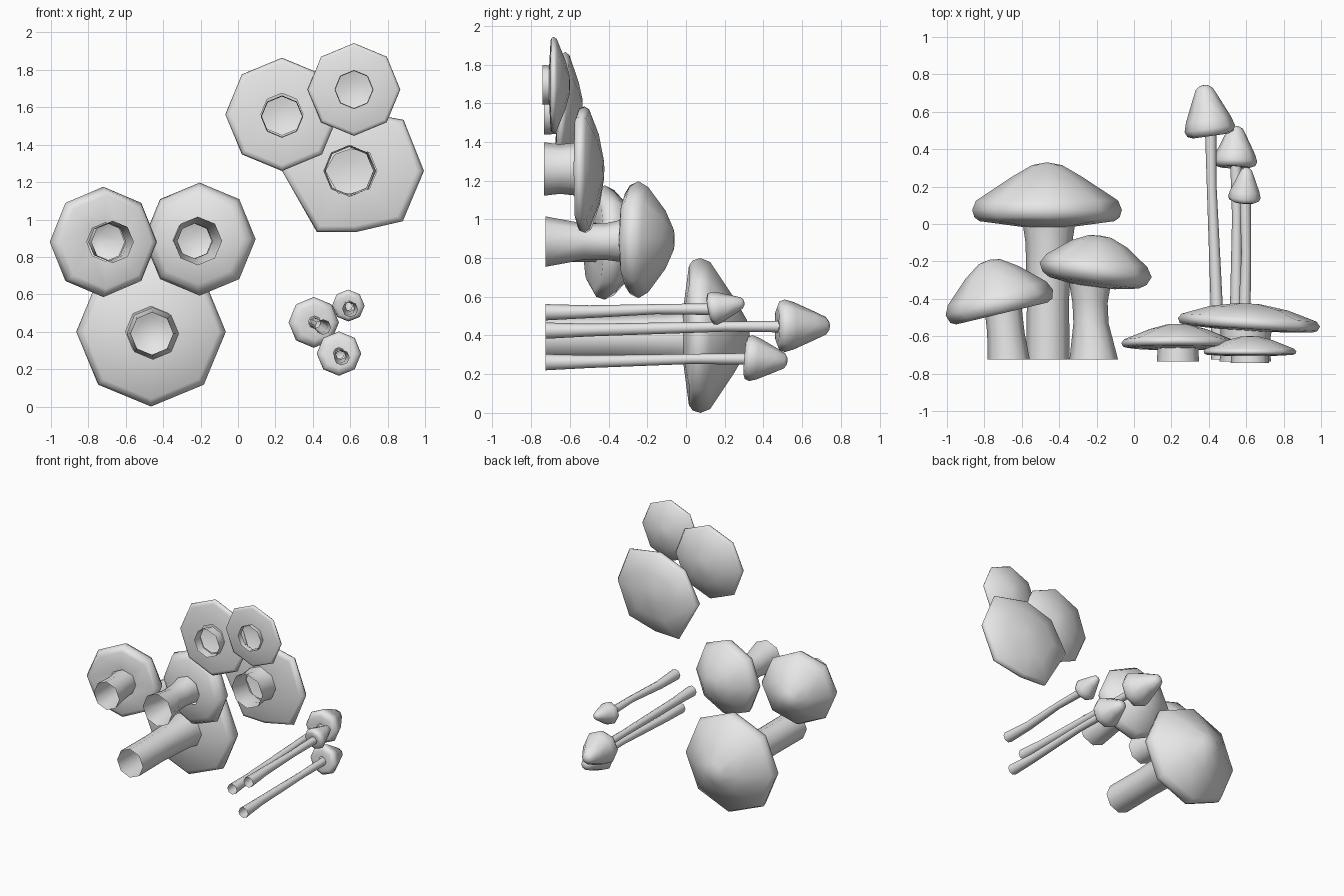
import bpy, math
from mathutils import Vector

if "Cube" in bpy.data.objects:
    bpy.data.objects.remove(bpy.data.objects["Cube"], do_unlink=True)

grey = bpy.data.materials.new("plain_grey")
grey.use_nodes = True
grey.diffuse_color = (0.8, 0.8, 0.8, 1)
grey.node_tree.nodes["Principled BSDF"].inputs["Base Color"].default_value = (0.8, 0.8, 0.8, 1)

SIDES = 8
parts = []


def skin(name, rings, tip=None):
    """Join rings of points into a shell, closed at the tip if one is given."""
    n = len(rings[0])
    verts = [p for ring in rings for p in ring]
    faces = []
    for i in range(len(rings) - 1):
        for j in range(n):
            k = (j + 1) % n
            faces.append((i * n + j, (i + 1) * n + j, (i + 1) * n + k, i * n + k))
    if tip is not None:
        last = (len(rings) - 1) * n
        verts.append(tip)
        for j in range(n):
            faces.append((last + j, len(verts) - 1, last + (j + 1) % n))
    mesh = bpy.data.meshes.new(name)
    mesh.from_pydata(verts, [], faces)
    mesh.materials.append(grey)
    obj = bpy.data.objects.new(name, mesh)
    bpy.context.collection.objects.link(obj)
    parts.append(obj)


def regular():
    return [(math.tau * j / SIDES, 1.0) for j in range(SIDES)]


def cap(name, centre, radius, profile, lean=(0, 0), outline=None):
    """Cap turned around the y axis: profile holds (share of radius, height)."""
    centre = Vector(centre)
    turn = Vector((0, 1, 0)).rotation_difference(Vector((lean[0], 1, lean[1])))
    outline = outline or regular()
    rings = [[centre + turn @ Vector((math.cos(a) * f * r * radius, h,
                                      math.sin(a) * f * r * radius))
              for a, f in outline] for r, h in profile[:-1]]
    skin(name, rings, centre + turn @ Vector((0, profile[-1][1], 0)))


def stem(name, path):
    """Open tube through rings given as (x, y, z, radius)."""
    skin(name, [[Vector((x + r * math.cos(a), y, z + r * math.sin(a)))
                 for a, _ in regular()] for x, y, z, r in path])


# Three broad mushrooms
cap("large_cap", (-0.465, 0.075, 0.41), 0.4,
    [(0.34, -0.09), (0.9, -0.06), (0.97, -0.04), (1, 0), (0.95, 0.05),
     (0.48, 0.175), (0.2, 0.24), (0, 0.255)])
stem("large_stem", [(-0.46, -0.725, 0.4, 0.115), (-0.46, -0.4, 0.4, 0.113),
                    (-0.455, -0.1, 0.4, 0.125), (-0.455, 0.0, 0.4, 0.14)])

cap("left_cap", (-0.72, -0.42, 0.89), 0.295,
    [(0.35, -0.05), (0.85, -0.06), (0.95, -0.045), (1, 0), (0.92, 0.05),
     (0.5, 0.165), (0.2, 0.225), (0, 0.235)], (-0.24, 0))
stem("left_stem", [(-0.67, -0.725, 0.89, 0.113), (-0.685, -0.58, 0.89, 0.1),
                   (-0.7, -0.45, 0.89, 0.1)])

cap("middle_cap", (-0.205, -0.245, 0.905), 0.302,
    [(0.38, -0.09), (0.8, -0.07), (0.93, -0.045), (1, 0), (0.9, 0.05),
     (0.5, 0.14), (0.2, 0.18), (0, 0.185)], (0.13, 0))
stem("middle_stem", [(-0.215, -0.725, 0.895, 0.13), (-0.23, -0.53, 0.895, 0.094),
                     (-0.235, -0.42, 0.895, 0.094), (-0.235, -0.3, 0.9, 0.115)])

# Three flat mushrooms on short stems
uneven = [(math.atan2(z, x), math.hypot(x, z)) for x, z in
          [(1, 0), (0.72, 0.7), (0, 0.83), (-0.6, 0.62),
           (-0.95, 0), (-0.47, -0.84), (0.06, -0.84), (0.71, -0.69)]]
cap("wide_flat_cap", (0.605, -0.525, 1.27), 0.39,
    [(0.36, -0.045), (0.9, -0.035), (0.97, -0.025), (1, 0), (0.95, 0.025),
     (0.55, 0.075), (0.15, 0.1), (0, 0.1)], (0.06, 0), uneven)
stem("wide_flat_stem", [(0.595, -0.735, 1.27, 0.138), (0.595, -0.65, 1.27, 0.128),
                        (0.6, -0.56, 1.27, 0.138)])

cap("side_flat_cap", (0.235, -0.637, 1.572), 0.303,
    [(0.37, -0.03), (0.9, -0.025), (0.97, -0.018), (1, 0), (0.95, 0.02),
     (0.5, 0.075), (0.2, 0.1), (0, 0.102)], (0, -0.05))
stem("side_flat_stem", [(0.235, -0.735, 1.56, 0.113), (0.235, -0.66, 1.56, 0.108)])

cap("top_flat_cap", (0.62, -0.682, 1.705), 0.248,
    [(0.4, -0.025), (0.92, -0.018), (0.98, -0.012), (1, 0), (0.95, 0.015),
     (0.5, 0.06), (0.2, 0.08), (0, 0.083)])
stem("top_flat_stem", [(0.62, -0.742, 1.705, 0.103), (0.62, -0.7, 1.705, 0.1)])

# Three slender mushrooms with pointed caps
slender = [(0.25, -0.15), (0.7, -0.17), (0.92, -0.12), (1, 0), (0.9, 0.2),
           (0.55, 0.65), (0.33, 0.92), (0.15, 0.99), (0, 1)]
for place, centre, radius, height, lean, foot, foot_z in [
        ("tall", (0.405, 0.51, 0.46), 0.136, 0.235, (-0.14, 0), 0.455, 0.435),
        ("middle", (0.54, 0.335, 0.293), 0.119, 0.19, (0.02, -0.08), 0.555, 0.272),
        ("short", (0.59, 0.145, 0.55), 0.087, 0.16, (0.08, 0.2), 0.6, 0.53)]:
    x, y, z = centre
    cap(place + "_slender_cap", centre, radius, [(r, h * height) for r, h in slender], lean)
    stem(place + "_slender_stem",
         [(foot, -0.725, foot_z, 0.042), (foot - 0.01, -0.5, foot_z + 0.003, 0.033),
          (x + 0.01, y - 0.3, z - 0.004, 0.026), (x + 0.005, y - 0.02, z - 0.004, 0.03)])

# Smooth shading with crisp rims
bpy.ops.object.select_all(action="DESELECT")
for obj in parts:
    obj.select_set(True)
bpy.context.view_layer.objects.active = parts[0]
bpy.ops.object.shade_smooth_by_angle(angle=math.radians(60))

# Shift everything so the lowest rim rests on the ground
low = min(v.co.z for obj in parts for v in obj.data.vertices)
for obj in parts:
    obj.location.z = -low
